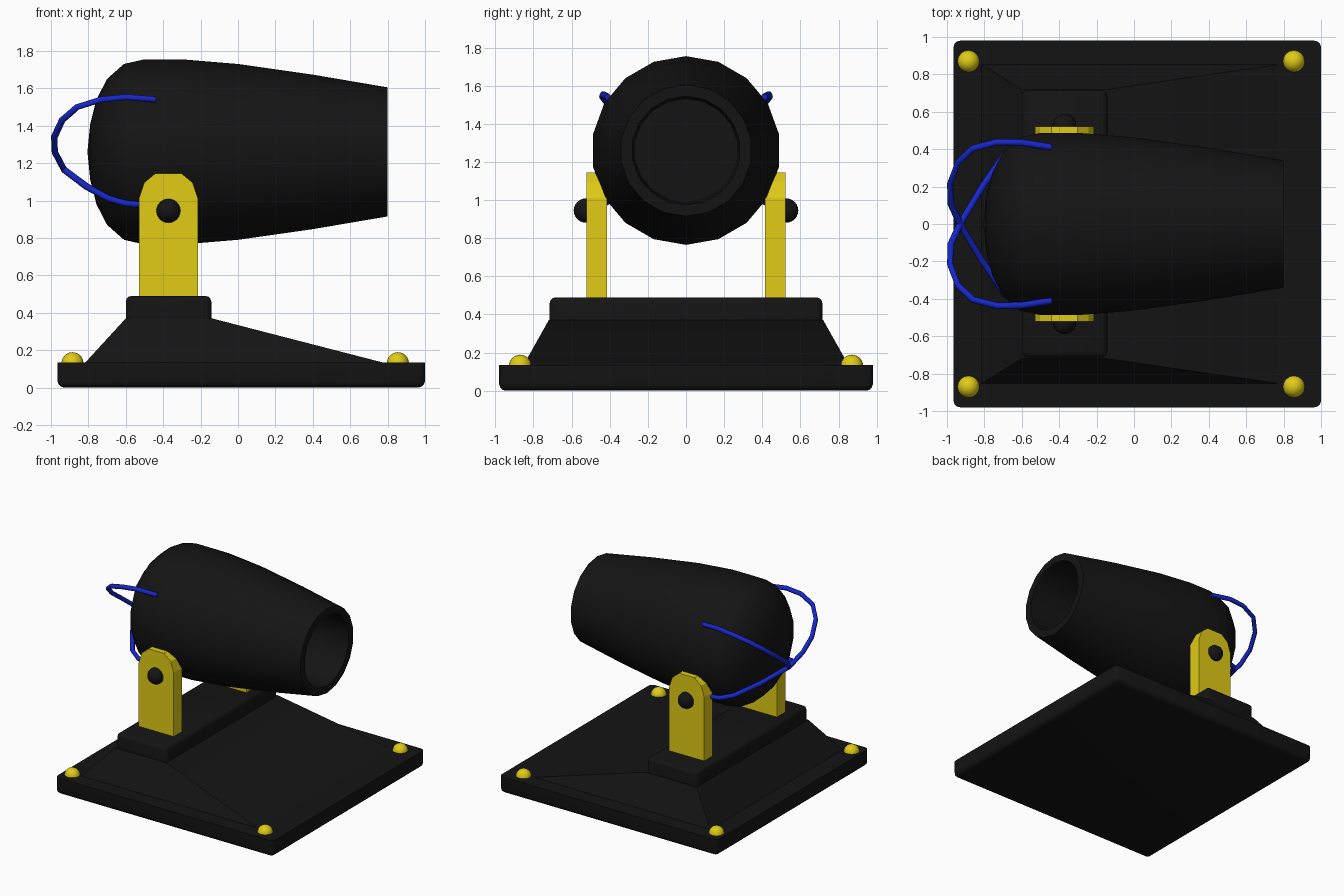
import bpy, bmesh, math
from mathutils import Vector

if "Cube" in bpy.data.objects:
    bpy.data.objects.remove(bpy.data.objects["Cube"])


def material(name, rgb):
    m = bpy.data.materials.new(name)
    m.diffuse_color = (*rgb, 1)
    m.use_nodes = True
    m.node_tree.nodes["Principled BSDF"].inputs["Base Color"].default_value = m.diffuse_color
    return m


BLACK = material("black_iron", (0.007, 0.007, 0.007))
YELLOW = material("yellow_metal", (0.75, 0.6, 0.008))
BLUE = material("blue_rope", (0.008, 0.02, 0.6))


def finish(bm, name, mat, angle=None):
    bmesh.ops.recalc_face_normals(bm, faces=bm.faces[:])
    me = bpy.data.meshes.new(name)
    bm.to_mesh(me)
    bm.free()
    ob = bpy.data.objects.new(name, me)
    bpy.context.collection.objects.link(ob)
    me.materials.append(mat)
    if angle:
        bpy.ops.object.select_all(action='DESELECT')
        ob.select_set(True)
        bpy.context.view_layer.objects.active = ob
        bpy.ops.object.shade_smooth_by_angle(angle=math.radians(angle))
    return ob


def frustum(name, low, high, mat, bevel=0, round_z=None):
    """Block between two rectangles (x0, x1, half_y, z); rounds uprights and the rim at round_z."""
    bm = bmesh.new()
    rings = [[bm.verts.new(p) for p in ((x0, -y, z), (x1, -y, z), (x1, y, z), (x0, y, z))]
             for x0, x1, y, z in (low, high)]
    for r in rings:
        bm.faces.new(r)
    for i in range(4):
        j = (i + 1) % 4
        bm.faces.new((rings[0][i], rings[0][j], rings[1][j], rings[1][i]))
    if bevel:
        edges = [e for e in bm.edges if e.verts[0].co.z != e.verts[1].co.z
                 or abs(e.verts[0].co.z - round_z) < 1e-5]
        bmesh.ops.bevel(bm, geom=edges, offset=bevel, segments=3, profile=0.5, affect='EDGES')
    return finish(bm, name, mat, 35)


def extrude_y(name, outline, y0, y1, mat):
    bm = bmesh.new()
    face = bm.faces.new([bm.verts.new((x, y0, z)) for x, z in outline])
    ext = bmesh.ops.extrude_face_region(bm, geom=[face])["geom"]
    bmesh.ops.translate(bm, vec=(0, y1 - y0, 0), verts=[v for v in ext if isinstance(v, bmesh.types.BMVert)])
    return finish(bm, name, mat)


def ball(name, centre, radius, mat, dome=False):
    bm = bmesh.new()
    bmesh.ops.create_uvsphere(bm, u_segments=16, v_segments=12, radius=radius)
    if dome:
        bmesh.ops.bisect_plane(bm, geom=bm.verts[:] + bm.edges[:] + bm.faces[:], plane_co=(0, 0, 0),
                               plane_no=(0, 0, -1), clear_outer=True)
    bmesh.ops.translate(bm, vec=centre, verts=bm.verts[:])
    return finish(bm, name, mat, 50)


# Stepped base: plate, sloped body, top block
frustum("base_plate", (-0.965, 1.0, 0.98, 0), (-0.965, 1.0, 0.98, 0.135), BLACK, 0.035, 0)
frustum("base_slope", (-0.82, 0.79, 0.855, 0.13), (-0.6, -0.14, 0.72, 0.37), BLACK)
frustum("base_block", (-0.6, -0.143, 0.715, 0.36), (-0.6, -0.143, 0.715, 0.49), BLACK, 0.03, 0.49)

# Corner rivets
for x in (-0.885, 0.855):
    for y in (-0.87, 0.87):
        ball("corner_rivet", (x, y, 0.13), 0.059, YELLOW, dome=True)

# Arched brackets and pivot bolts
half = [(0.158, 0.48), (0.158, 1.01), (0.13, 1.095), (0.07, 1.145)]
arch = [(-0.372 + x, z) for x, z in half] + [(-0.372 - x, z) for x, z in reversed(half)]
for s in (-1, 1):
    extrude_y("bracket", arch, s * 0.415, s * 0.522, YELLOW)
    ball("pivot_bolt", (-0.372, s * 0.525, 0.945), 0.064, BLACK)

# Barrel turned around the x axis, with a hollow bore
profile = [(-0.805, 0), (-0.79, 0.15), (-0.757, 0.28), (-0.70, 0.39), (-0.61, 0.47), (-0.5, 0.495),
           (-0.3, 0.495), (0, 0.47), (0.4, 0.413), (0.8, 0.345), (0.8, 0.285), (0.3, 0.272), (0.3, 0)]
bm = bmesh.new()
vs = [bm.verts.new((x, 0, 1.26 + r)) for x, r in profile]
es = [bm.edges.new(p) for p in zip(vs, vs[1:])]
bmesh.ops.spin(bm, geom=vs + es, cent=(0, 0, 1.26), axis=(1, 0, 0), angle=math.tau, steps=18)
bmesh.ops.remove_doubles(bm, verts=bm.verts[:], dist=1e-4)
finish(bm, "barrel", BLACK, 40)

# Two crossing ropes behind the barrel
path = [(-0.44, 0.41, 1.54), (-0.6, 0.435, 1.553), (-0.73, 0.438, 1.54), (-0.86, 0.405, 1.5),
        (-0.94, 0.33, 1.43), (-0.982, 0.22, 1.34), (-0.98, 0.11, 1.26), (-0.93, 0, 1.165),
        (-0.81, -0.2, 1.075), (-0.69, -0.375, 1.01), (-0.6, -0.425, 0.985), (-0.5, -0.43, 0.977)]
for s in (-1, 1):
    cu = bpy.data.curves.new("rope", 'CURVE')
    cu.dimensions = '3D'
    cu.bevel_depth = 0.018
    cu.bevel_resolution = 1
    cu.use_fill_caps = True
    sp = cu.splines.new('POLY')
    sp.points.add(len(path) - 1)
    for p, (x, y, z) in zip(sp.points, path):
        p.co = (x, s * y, z, 1)
    cu.materials.append(BLUE)
    bpy.context.collection.objects.link(bpy.data.objects.new("rope", cu))
